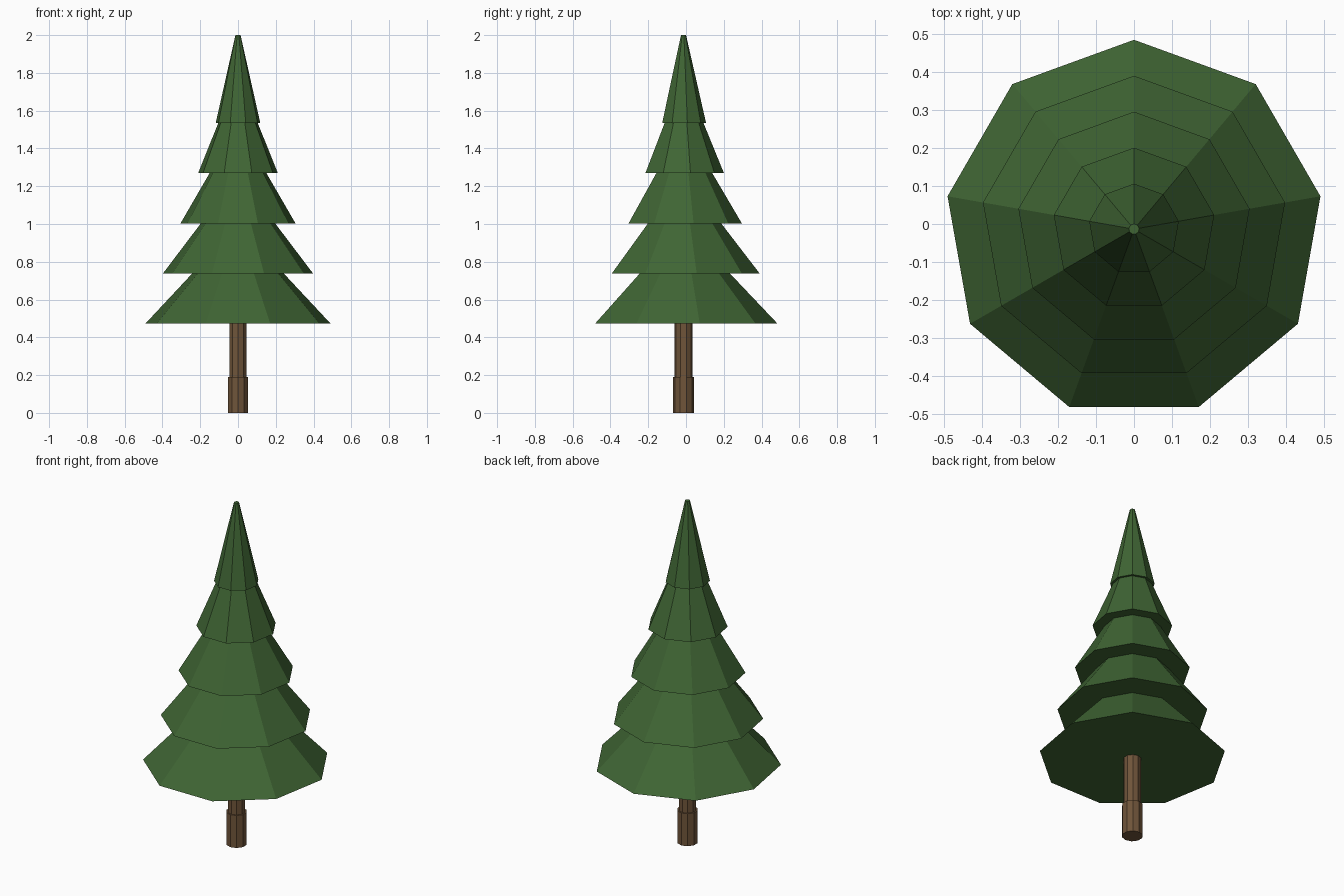
import bpy
import math

cube = bpy.data.objects.get("Cube")
if cube:
    bpy.data.objects.remove(cube, do_unlink=True)

CENTRE_Y = -0.0135


def make_material(name, rgb):
    mat = bpy.data.materials.new(name)
    mat.use_nodes = True
    colour = (*rgb, 1.0)
    mat.diffuse_color = colour
    mat.node_tree.nodes["Principled BSDF"].inputs["Base Color"].default_value = colour
    mat.node_tree.nodes["Principled BSDF"].inputs["Roughness"].default_value = 0.9
    return mat


def frustum(name, sides, r_bottom, r_top, z_bottom, z_top, mat):
    """Flat-shaded tapered prism with one corner pointing to the back."""
    bpy.ops.mesh.primitive_cone_add(
        vertices=sides, radius1=r_bottom, radius2=r_top, depth=z_top - z_bottom,
        location=(0, CENTRE_Y, (z_bottom + z_top) / 2))
    obj = bpy.context.object
    obj.name = name
    # Make sure a corner lies on the +y axis
    corner = obj.data.vertices[0].co
    obj.rotation_euler.z = math.pi / 2 - math.atan2(corner.y, corner.x)
    obj.data.materials.append(mat)
    return obj


needles = make_material("needle green", (0.05, 0.13, 0.034))
bark = make_material("bark brown", (0.16, 0.09, 0.042))

# Trunk: wider foot and a slimmer stem reaching into the branches
frustum("trunk_foot", 10, 0.056, 0.056, 0.0, 0.19, bark)
frustum("trunk_stem", 10, 0.048, 0.048, 0.19, 0.60, bark)

# Five overlapping branch tiers, equally tall and steadily narrower
TIERS = 5
HEIGHT = 0.465
for i in range(TIERS):
    radius = 0.4985 - 0.0947 * i
    base = 0.472 + 0.2657 * i
    frustum(f"branch_tier_{i + 1}", 9, radius, radius * 0.115,
            base, base + HEIGHT, needles)
